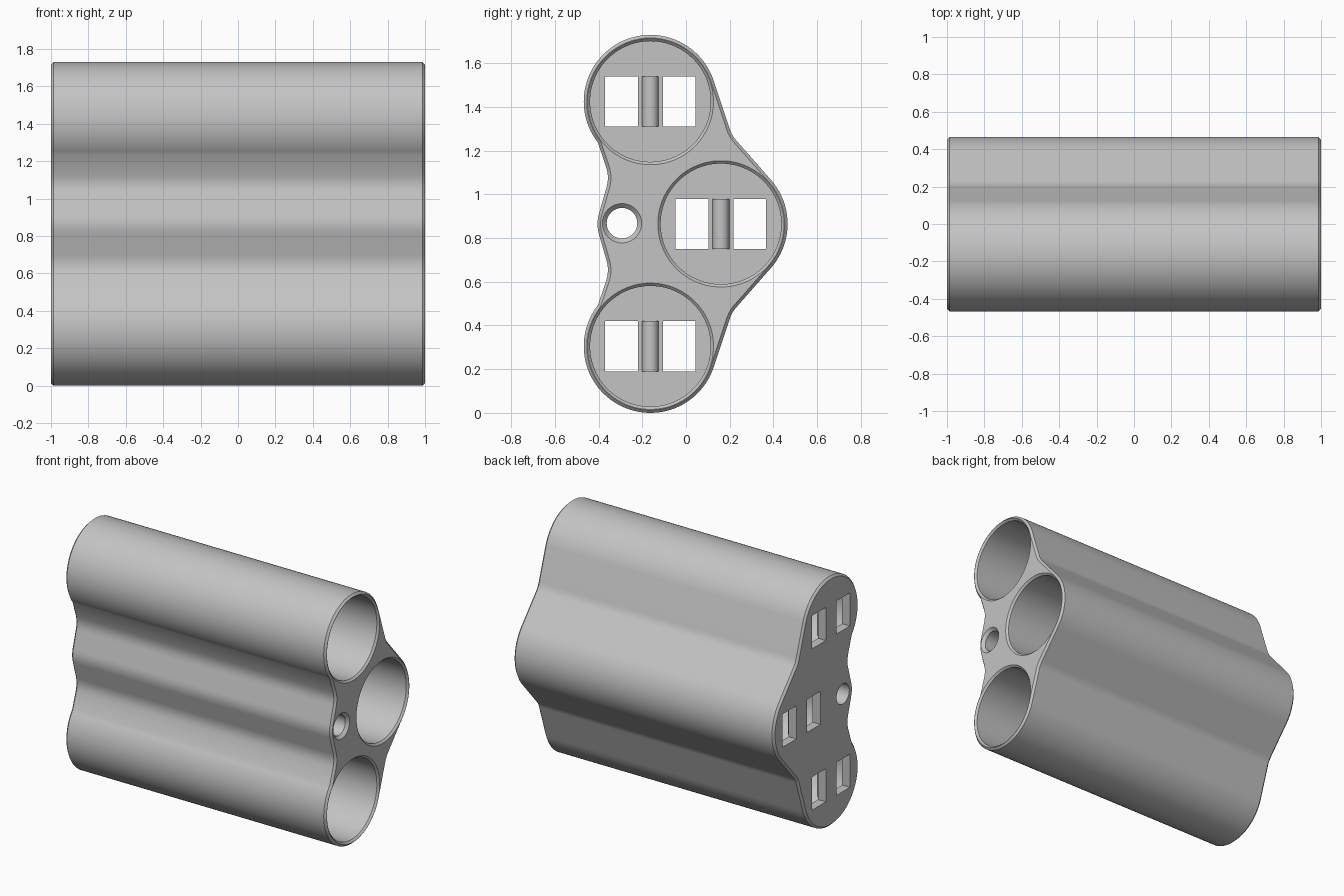
import bpy, bmesh
from math import sin, cos, radians, pi
from mathutils import Vector, Matrix

cube = bpy.data.objects.get("Cube")
if cube:
    bpy.data.objects.remove(cube, do_unlink=True)

MID = 0.865                      # height of the symmetry plane
R = 0.305                        # outer radius around each tube
TUBES = [(-0.163, 1.425), (0.16, MID), (-0.163, 0.305)]
FLOOR = -0.94                    # inner face of the closed end
CHAMFER = 0.014

grey = bpy.data.materials.new("light grey plastic")
grey.use_nodes = True
colour = (0.55, 0.55, 0.55, 1)
grey.diffuse_color = colour
grey.node_tree.nodes["Principled BSDF"].inputs["Base Color"].default_value = colour


def make_object(name, bm):
    bmesh.ops.recalc_face_normals(bm, faces=bm.faces)
    mesh = bpy.data.meshes.new(name)
    bm.to_mesh(mesh)
    bm.free()
    mesh.materials.append(grey)
    obj = bpy.data.objects.new(name, mesh)
    bpy.context.collection.objects.link(obj)
    return obj


def arc(centre, start, end, steps):
    angles = [radians(start + (end - start) * i / steps) for i in range(steps + 1)]
    return [Vector((centre[0] + R * cos(a), centre[1] + R * sin(a))) for a in angles]


def rounded(before, corner, after, size, steps=6):
    """Points of a soft bend at a corner."""
    c = Vector(corner)
    p = c + (Vector(before) - c).normalized() * size
    q = c + (Vector(after) - c).normalized() * size
    return [p.lerp(c, t / steps).lerp(c.lerp(q, t / steps), t / steps) for t in range(steps + 1)]


def inset(points, distance):
    result = []
    for i, p in enumerate(points):
        a = (p - points[i - 1]).normalized()
        b = (points[(i + 1) % len(points)] - p).normalized()
        normal = Vector((-a.y - b.y, a.x + b.x)).normalized()
        result.append(p + normal * distance)
    return result


def loft(bm, sections):
    """Skin closed loops given as (x, points) and cap both ends."""
    rings = [[bm.verts.new((x, p[0], p[1])) for p in pts] for x, pts in sections]
    for r, s in zip(rings, rings[1:]):
        for i in range(len(r)):
            bm.faces.new((r[i - 1], r[i], s[i], s[i - 1]))
    bm.faces.new(rings[0])
    bm.faces.new(rings[-1])


def circle(centre, radius, count):
    return [(centre[0] + radius * cos(2 * pi * i / count),
             centre[1] + radius * sin(2 * pi * i / count)) for i in range(count)]


def box(bm, centre, size):
    matrix = Matrix.Translation(centre) @ Matrix.Diagonal((*size, 1))
    bmesh.ops.create_cube(bm, size=1, matrix=matrix)


def cut(target, cutter):
    mod = target.modifiers.new(cutter.name, 'BOOLEAN')
    mod.object = cutter
    mod.operation = 'DIFFERENCE'
    mod.solver = 'EXACT'
    bpy.context.view_layer.objects.active = target
    bpy.ops.object.modifier_apply(modifier=mod.name)
    bpy.data.objects.remove(cutter, do_unlink=True)


# Upper half of the outline, from the back tube over the top to the front ridge
back_arc = arc(TUBES[1], 0, 41, 12)
top_arc = arc(TUBES[0], 19, 218, 52)
waist, groove, ridge = (0.21, 1.27), (-0.35, 1.08), (-0.412, MID)
half = (back_arc + rounded(back_arc[-1], waist, top_arc[0], 0.03) + top_arc
        + rounded(top_arc[-1], groove, ridge, 0.05)
        + rounded(groove, ridge, (groove[0], 2 * MID - groove[1]), 0.05)[:4])
lower = [Vector((p.x, 2 * MID - p.y)) for p in reversed(half[1:-1])]
outline = half + lower
small = inset(outline, CHAMFER)

# Body with chamfered ends
bm = bmesh.new()
loft(bm, [(-1, small), (-1 + CHAMFER, outline), (1 - CHAMFER, outline), (1, small)])
body = make_object("holder_body", bm)

# Three bores with flared mouths
for i, centre in enumerate(TUBES):
    bm = bmesh.new()
    loft(bm, [(FLOOR, circle(centre, 0.276, 96)), (0.987, circle(centre, 0.276, 96)),
              (1.01, circle(centre, 0.299, 96))])
    cut(body, make_object(f"bore_cutter_{i}", bm))

# Small through hole near the front ridge
bm = bmesh.new()
pin = (-0.293, 0.868)
loft(bm, [(-1.1, circle(pin, 0.07, 48)), (0.98, circle(pin, 0.07, 48)),
          (1.02, circle(pin, 0.11, 48))])
cut(body, make_object("pin_hole_cutter", bm))

# Pairs of slots through the closed end
bm = bmesh.new()
for y, z in TUBES:
    for side in (-1, 1):
        box(bm, (-1, y + side * 0.132, z), (0.3, 0.15, 0.23))
cut(body, make_object("slot_cutter", bm))

# Rounded saddle between each pair of slots
bm = bmesh.new()
for y, z in TUBES:
    bmesh.ops.create_cone(bm, cap_ends=True, segments=32, radius1=0.038, radius2=0.038,
                          depth=0.23, matrix=Matrix.Translation((FLOOR, y, z)))
saddles = make_object("contact_saddles", bm)

# Smooth shading with crisp chamfers
for obj in (body, saddles):
    bpy.ops.object.select_all(action='DESELECT')
    obj.select_set(True)
    bpy.context.view_layer.objects.active = obj
    bpy.ops.object.shade_smooth_by_angle(angle=radians(30))
